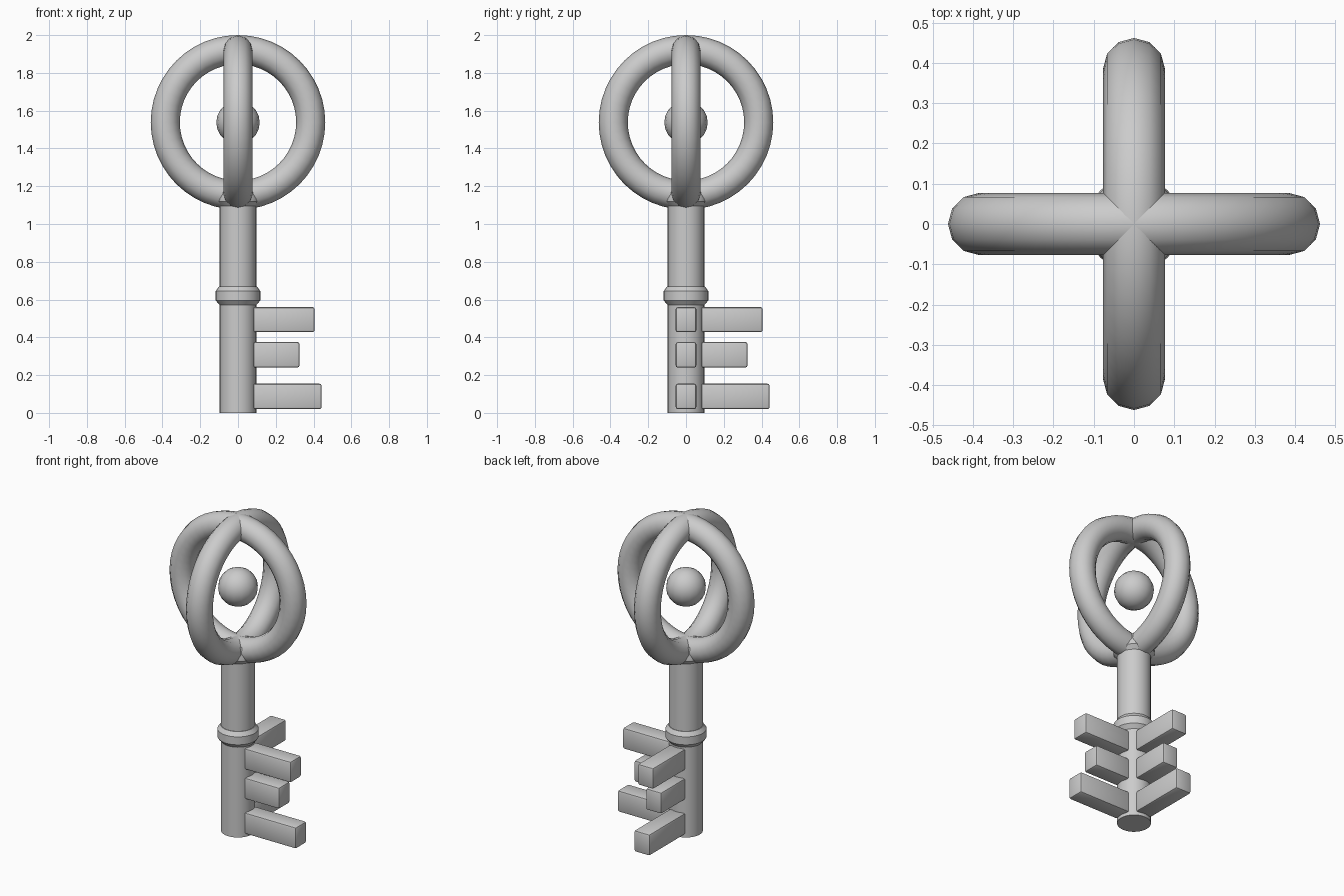
import bpy
import bmesh
from math import cos, sin, pi, radians
from mathutils import Matrix, Vector

cube = bpy.data.objects.get("Cube")
if cube:
    bpy.data.objects.remove(cube, do_unlink=True)

# Single plain metal colour
GREY = (0.6, 0.6, 0.6, 1)
metal = bpy.data.materials.new("plain_grey")
metal.use_nodes = True
metal.diffuse_color = GREY
metal.node_tree.nodes["Principled BSDF"].inputs["Base Color"].default_value = GREY


def finish(obj, name, angle=35):
    obj.name = name
    obj.data.materials.clear()
    obj.data.materials.append(metal)
    bpy.ops.object.select_all(action="DESELECT")
    obj.select_set(True)
    bpy.context.view_layer.objects.active = obj
    bpy.ops.object.shade_smooth_by_angle(angle=radians(angle))
    return obj


def lathe(name, profile, sides=32):
    """Turn a (radius, height) profile around z, with flat end caps."""
    bm = bmesh.new()
    rings = [[bm.verts.new((r * cos(2 * pi * i / sides), r * sin(2 * pi * i / sides), z))
              for i in range(sides)] for r, z in profile]
    for low, high in zip(rings, rings[1:]):
        for i in range(sides):
            j = (i + 1) % sides
            bm.faces.new((low[i], low[j], high[j], high[i]))
    bm.faces.new(rings[0][::-1])
    bm.faces.new(rings[-1])
    mesh = bpy.data.meshes.new(name)
    bm.to_mesh(mesh)
    bm.free()
    obj = bpy.data.objects.new(name, mesh)
    bpy.context.collection.objects.link(obj)
    return finish(obj, name)


def tooth(name, length, bottom, top, turn):
    """Rounded bar reaching outward from the shaft."""
    inner, width = 0.08, 0.11
    size = Vector((length - inner, width, top - bottom))
    centre = Vector(((length + inner) / 2, 0, (top + bottom) / 2))
    bm = bmesh.new()
    bmesh.ops.create_cube(bm, size=1, matrix=Matrix.Rotation(turn, 4, "Z")
                          @ Matrix.Translation(centre) @ Matrix.Diagonal((*size, 1)))
    bmesh.ops.bevel(bm, geom=bm.edges[:], offset=0.012, segments=2,
                    profile=0.5, affect="EDGES")
    mesh = bpy.data.meshes.new(name)
    bm.to_mesh(mesh)
    bm.free()
    obj = bpy.data.objects.new(name, mesh)
    bpy.context.collection.objects.link(obj)
    finish(obj, name)


# Shaft and its collars
lathe("shaft", [(0.097, 0), (0.097, 1.15)])
lathe("middle_collar", [(0.097, 0.57), (0.118, 0.595), (0.118, 0.645), (0.1, 0.67)])
lathe("top_collar", [(0.097, 1.095), (0.118, 1.12), (0.118, 1.135), (0.1, 1.2)])

# Two crossed bow rings
BOW_Z = 1.538
for name, turn in (("front_bow_ring", 0), ("side_bow_ring", pi / 2)):
    bpy.ops.mesh.primitive_torus_add(major_segments=48, minor_segments=12,
                                     major_radius=0.385, minor_radius=0.077,
                                     location=(0, 0, BOW_Z), rotation=(pi / 2, 0, turn))
    finish(bpy.context.object, name)

# Floating ball inside the bow
bpy.ops.mesh.primitive_uv_sphere_add(segments=16, ring_count=10, radius=0.115,
                                     location=(0, 0, BOW_Z))
finish(bpy.context.object, "centre_ball")

# Matching rows of teeth on the left and the back
for side, turn in (("left", 0), ("back", pi / 2)):
    for level, length, bottom, top in (("lower", 0.443, 0.02, 0.155),
                                       ("middle", 0.326, 0.24, 0.375),
                                       ("upper", 0.406, 0.427, 0.56)):
        tooth(f"{side}_{level}_tooth", length, bottom, top, turn)
